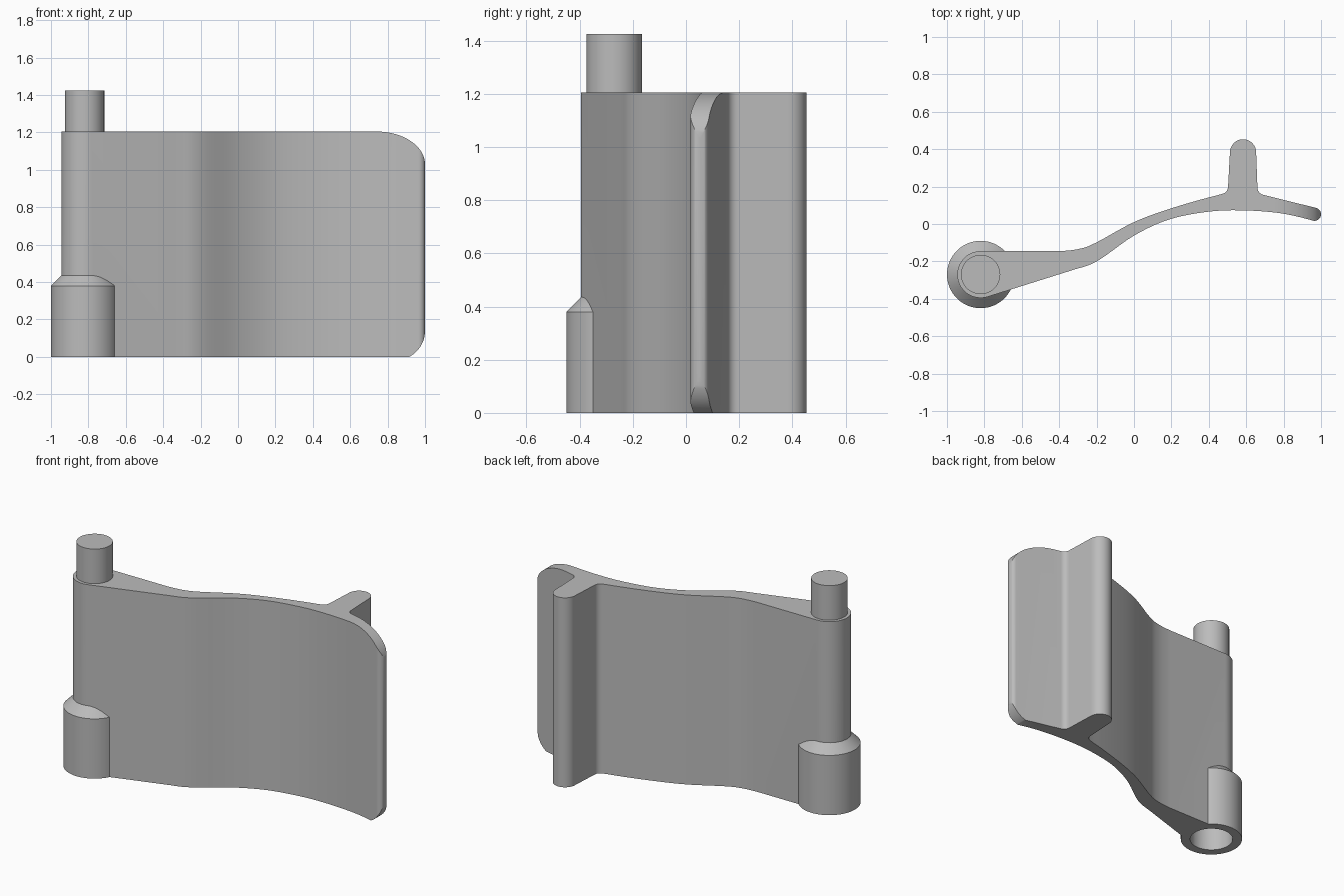
import bpy, bmesh
from math import cos, sin, radians
from mathutils import Vector

cube = bpy.data.objects.get("Cube")
if cube:
    bpy.data.objects.remove(cube, do_unlink=True)

HEIGHT = 1.205
PIVOT = (-0.82, -0.27)

grey = bpy.data.materials.new("plain_grey")
grey.use_nodes = True
grey.diffuse_color = (0.5, 0.5, 0.5, 1)
grey.node_tree.nodes["Principled BSDF"].inputs["Base Color"].default_value = (0.5, 0.5, 0.5, 1)


def arc(centre, rx, start, end, steps=16, ry=None):
    ry = ry or rx
    angles = [radians(start + (end - start) * i / steps) for i in range(steps + 1)]
    return [(centre[0] + rx * cos(a), centre[1] + ry * sin(a)) for a in angles]


def spline(points, steps=6):
    """Smooth curve through the points, leaving out both ends."""
    p = [Vector(q) for q in points]
    out = []
    for i in range(1, len(p) - 2):
        a, b, c, d = p[i - 1:i + 3]
        for s in range(steps):
            t = s / steps
            q = 0.5 * (2 * b + (c - a) * t + (2 * a - 5 * b + 4 * c - d) * t * t
                       + (3 * b - a - 3 * c + d) * t ** 3)
            out.append(tuple(q))
    return out + [tuple(p[-2])]


def prism(name, outline, low, high, axis="z"):
    """Extrude an outline along z, or an xz outline along y."""
    bm = bmesh.new()
    place = (lambda p, h: (p[0], p[1], h)) if axis == "z" else (lambda p, h: (p[0], h, p[1]))
    rings = [[bm.verts.new(place(p, h)) for p in outline] for h in (low, high)]
    n = len(outline)
    for ring in rings:
        bm.faces.new(ring)
    for i in range(n):
        j = (i + 1) % n
        bm.faces.new((rings[0][i], rings[0][j], rings[1][j], rings[1][i]))
    return finish(name, bm)


def lathe(name, profile, sides=64):
    """Stack of (radius, height) rings around the pivot."""
    bm = bmesh.new()
    rings = [[bm.verts.new((x, y, z)) for x, y in arc(PIVOT, r, 0, 360, sides)[:-1]]
             for r, z in profile]
    bm.faces.new(rings[0])
    bm.faces.new(rings[-1])
    for low, high in zip(rings, rings[1:]):
        for i in range(sides):
            j = (i + 1) % sides
            bm.faces.new((low[i], low[j], high[j], high[i]))
    return finish(name, bm)


def finish(name, bm):
    bmesh.ops.recalc_face_normals(bm, faces=bm.faces)
    mesh = bpy.data.meshes.new(name)
    bm.to_mesh(mesh)
    bm.free()
    mesh.materials.append(grey)
    obj = bpy.data.objects.new(name, mesh)
    bpy.context.collection.objects.link(obj)
    return obj


def combine(target, tool, operation):
    mod = target.modifiers.new(operation.lower(), "BOOLEAN")
    mod.object, mod.operation, mod.solver = tool, operation, "EXACT"
    bpy.ops.object.select_all(action="DESELECT")
    bpy.context.view_layer.objects.active = target
    target.select_set(True)
    bpy.ops.object.modifier_apply(modifier=mod.name)
    bpy.data.objects.remove(tool, do_unlink=True)


# Curved plate outline: pivot end, front curve, tip, rear fin, rear curve
outline = arc(PIVOT, 0.125, 90, 287, 32)
outline += spline([(-0.6, -0.333), (-0.34, -0.25), (-0.2, -0.2), (0, -0.062), (0.19, 0.025),
                   (0.4, 0.066), (0.58, 0.073), (0.78, 0.058), (0.95, 0.02), (1.1, -0.03)])
outline += arc((0.965, 0.052), 0.035, -107, 73)
outline += arc((0.7, 0.195), 0.04, 257, 180, 8)
outline += arc((0.583, 0.383), 0.07, 0, 180)
outline += arc((0.463, 0.2), 0.04, 360, 283, 8)
outline += spline([(0.6, 0.18), (0.44, 0.152), (0.2, 0.084), (0, 0.01), (-0.19, -0.093),
                   (-0.28, -0.13), (-0.4, -0.145), (-0.6, -0.145)])
plate = prism("curved_plate", outline, 0, HEIGHT)

# Rounded upper and lower corners at the tip
upper = arc((0.74, 1.03), 0.26, 90, 0, 24, HEIGHT - 1.03)
upper_cutter = prism("upper_corner_cutter", [(0.74, 1.4)] + upper + [(1.2, 1.03), (1.2, 1.4)],
                     -1, 1, "y")
lower = arc((0.842, 0.14), 0.158, 0, -68, 16)
lower_cutter = prism("lower_corner_cutter", lower + [(0.9, -0.2), (1.2, -0.2), (1.2, 0.14)],
                     -1, 1, "y")
for cutter in (upper_cutter, lower_cutter):
    cutter.hide_render = True
    combine(plate, cutter, "DIFFERENCE")

# Lower barrel with its sloped shoulder, and the top pin
barrel = lathe("lower_barrel", [(0.18, 0), (0.18, 0.38), (0.11, 0.45)])
combine(plate, barrel, "UNION")
pin = lathe("top_pin", [(0.105, 1.1), (0.105, 1.425)])
combine(plate, pin, "UNION")

# Socket bored up into the barrel
socket = lathe("socket_cutter", [(0.125, -0.1), (0.125, 0.26)])
socket.hide_render = True
combine(plate, socket, "DIFFERENCE")

bpy.ops.object.shade_smooth_by_angle(angle=radians(30))
